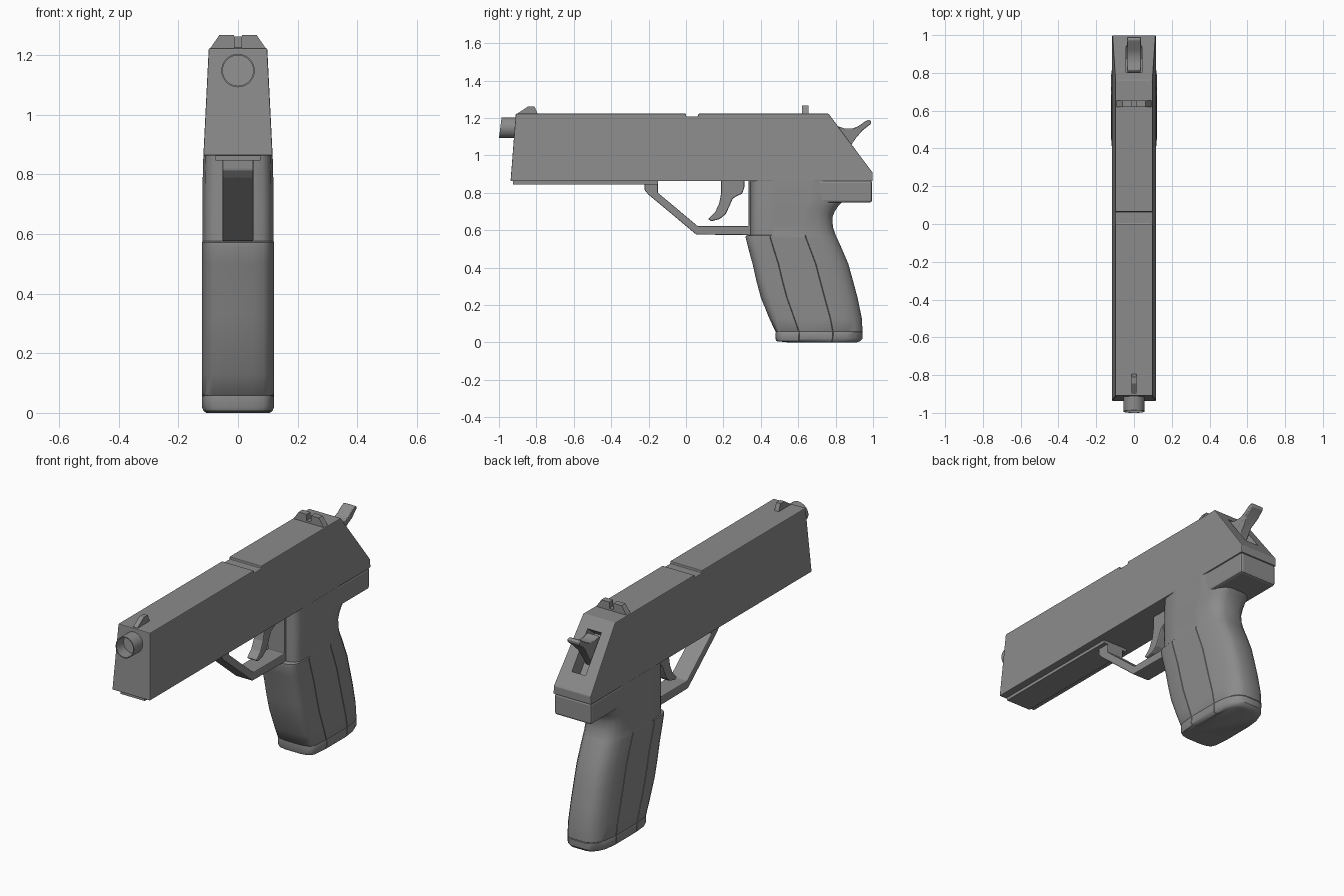
import bpy, bmesh, math

steel = bpy.data.materials.new("dark_grey")
steel.diffuse_color = (0.26, 0.26, 0.26, 1)


def finish(name, verts, faces, bevel=0.0, smooth=None):
    bm = bmesh.new()
    vs = [bm.verts.new(v) for v in verts]
    for f in faces:
        bm.faces.new([vs[i] for i in f])
    bmesh.ops.recalc_face_normals(bm, faces=bm.faces)
    me = bpy.data.meshes.new(name)
    bm.to_mesh(me)
    bm.free()
    me.materials.append(steel)
    if smooth:
        me.shade_smooth()
        me.set_sharp_from_angle(angle=math.radians(smooth))
    ob = bpy.data.objects.new(name, me)
    bpy.context.collection.objects.link(ob)
    if bevel:
        mod = ob.modifiers.new("bevel", 'BEVEL')
        mod.width, mod.segments, mod.limit_method = bevel, 2, 'ANGLE'
    return ob


def prism(name, pts, width, bevel=0.0, smooth=None):
    """Side profile (y, z) extruded to both sides; width may depend on (y, z)."""
    w = width if callable(width) else (lambda y, z: width)
    n = len(pts)
    verts = [(s * w(y, z), y, z) for s in (-1, 1) for y, z in pts]
    faces = [list(range(n)), list(range(n, 2 * n))]
    faces += [[i, (i + 1) % n, (i + 1) % n + n, i + n] for i in range(n)]
    return finish(name, verts, faces, bevel, smooth)


def loft(name, rings, smooth):
    n = len(rings[0])
    verts = [v for r in rings for v in r]
    faces = [[k * n + i, k * n + (i + 1) % n, (k + 1) * n + (i + 1) % n, (k + 1) * n + i]
             for k in range(len(rings) - 1) for i in range(n)]
    faces += [list(range(n)), list(range(len(verts) - n, len(verts)))]
    return finish(name, verts, faces, 0, smooth)


# Slide: tapered towards the top, with a cross notch and sloped rear
slide = prism("slide",
              [(-0.938, 0.863), (-0.91, 1.223), (0, 1.223), (0, 1.209), (0.065, 1.209),
               (0.065, 1.223), (0.762, 1.223), (0.998, 0.908), (0.998, 0.863)],
              lambda y, z: 0.116 - (z - 0.865) * 0.05, bevel=0.004)

# Hammer slot cut into the rear slope
cutter = prism("hammer_slot_cutter",
               [(0.84, 1.25), (0.805, 1.171), (0.74, 1.12), (0.875, 0.935), (0.942, 0.985), (1.05, 1.07)],
               0.042)
cutter.hide_render = True
cutter.hide_viewport = True
cut = slide.modifiers.new("slot", 'BOOLEAN')
cut.operation, cut.object, cut.solver = 'DIFFERENCE', cutter, 'EXACT'

# Hammer with a wide spur and curved thumb face
prism("hammer",
      [(0.80, 1.14), (0.815, 1.155), (0.85, 1.144), (0.89, 1.144), (0.92, 1.156), (0.955, 1.180),
       (0.975, 1.19), (0.99, 1.185), (0.988, 1.168), (0.945, 1.135), (0.91, 1.095), (0.875, 1.045),
       (0.84, 0.99), (0.78, 1.04)],
      lambda y, z: 0.036 if z > 1.13 else 0.026, bevel=0.004, smooth=30)

# Barrel muzzle with hollow bore, end face leaning back
rings = []
for y, r in [(-0.88, 0.056), (-0.993, 0.056), (-0.993, 0.051), (-0.93, 0.051)]:
    rings.append([(r * math.cos(a), y + 0.13 * r * math.sin(a), 1.148 + r * math.sin(a))
                  for a in (2 * math.pi * i / 32 for i in range(32))])
loft("barrel", rings, 40)

# Sights
prism("front_sight", [(-0.90, 1.215), (-0.90, 1.225), (-0.845, 1.262), (-0.81, 1.262), (-0.79, 1.215)], 0.013)
rear = prism("rear_sight",
             [(-0.095, 1.22), (-0.062, 1.268), (-0.013, 1.268), (-0.013, 1.234),
              (0.013, 1.234), (0.013, 1.268), (0.062, 1.268), (0.095, 1.22)], 0.017)
rear.rotation_euler.z = -math.pi / 2
rear.location.y = 0.637

# Rail under the slide and rear tang of the frame
prism("lower_rail", [(-0.925, 0.846), (-0.925, 0.87), (-0.15, 0.87), (-0.15, 0.846)], 0.075)
prism("rear_tang", [(0.70, 0.748), (0.70, 0.866), (0.995, 0.866), (0.995, 0.748)], 0.113, bevel=0.012)

# Trigger guard and trigger
prism("trigger_guard",
      [(-0.222, 0.866), (-0.222, 0.815), (-0.20, 0.79), (0.055, 0.577), (0.36, 0.574), (0.36, 0.866),
       (0.335, 0.866), (0.335, 0.622), (0.063, 0.622), (-0.15, 0.80), (-0.15, 0.866)],
      0.052, bevel=0.005)
prism("trigger",
      [(0.188, 0.87), (0.188, 0.80), (0.178, 0.745), (0.155, 0.695), (0.118, 0.66), (0.135, 0.648),
       (0.18, 0.66), (0.212, 0.686), (0.232, 0.728), (0.25, 0.77), (0.275, 0.785), (0.30, 0.795),
       (0.312, 0.83), (0.312, 0.87)],
      0.03, bevel=0.006)

# Grip: half section as (fraction front to back, half width), with two fine side grooves
section = [(0, 0.05), (0.015, 0.085), (0.04, 0.103), (0.09, 0.113), (0.266, 0.121), (0.27, 0.118),
           (0.274, 0.121), (0.656, 0.121), (0.66, 0.118), (0.664, 0.121), (0.82, 0.112), (0.91, 0.096),
           (0.97, 0.074), (1, 0.045)]
# Levels: height, front y, back y, width factor
levels = [(0.0, 0.55, 0.91, 0.88), (0.007, 0.483, 0.932, 0.96), (0.02, 0.478, 0.943, 1),
          (0.056, 0.480, 0.944, 1), (0.058, 0.480, 0.942, 0.99), (0.060, 0.477, 0.944, 1),
          (0.13, 0.445, 0.940, 1), (0.24, 0.40, 0.917, 1), (0.33, 0.376, 0.893, 1),
          (0.42, 0.356, 0.868, 1), (0.50, 0.334, 0.834, 1), (0.56, 0.319, 0.807, 1),
          (0.572, 0.32, 0.801, 1), (0.576, 0.345, 0.799, 0.985), (0.62, 0.345, 0.785, 0.985),
          (0.67, 0.345, 0.783, 0.985), (0.70, 0.345, 0.795, 0.985), (0.73, 0.345, 0.815, 0.985),
          (0.755, 0.345, 0.84, 0.985), (0.866, 0.345, 0.84, 0.96)]
rings = []
for z, front, back, k in levels:
    half = [((0.121 if z > 0.574 and w == 0.118 else w) * k, front + t * (back - front), z)
            for t, w in section]
    rings.append(half + [(-x, y, h) for x, y, h in reversed(half)])
loft("grip", rings, 35)
